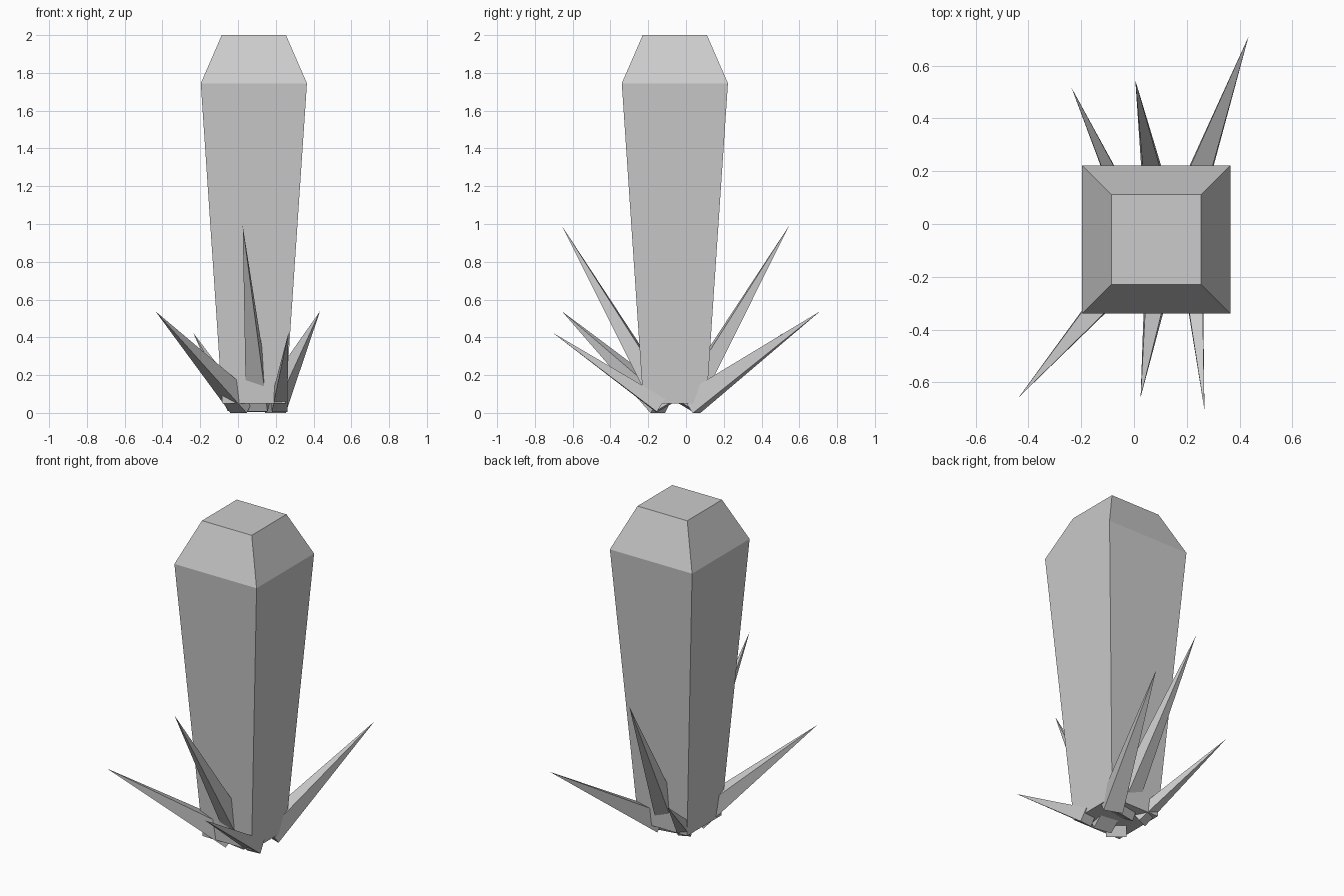
import bpy, bmesh
from mathutils import Vector

if "Cube" in bpy.data.objects:
    bpy.data.objects.remove(bpy.data.objects["Cube"])


def make_object(name, bm):
    bmesh.ops.recalc_face_normals(bm, faces=bm.faces)
    mesh = bpy.data.meshes.new(name)
    bm.to_mesh(mesh)
    bm.free()
    bpy.context.collection.objects.link(bpy.data.objects.new(name, mesh))


def square_ring(bm, centre, u, v, half):
    return [bm.verts.new(centre + u * (sx * half) + v * (sy * half))
            for sx, sy in ((-1, -1), (1, -1), (1, 1), (-1, 1))]


# Main crystal: square sections stacked as (height, half width)
X, Y = Vector((1, 0, 0)), Vector((0, 1, 0))
bm = bmesh.new()
rings = [square_ring(bm, Vector((0.084, -0.059, z)), X, Y, h)
         for z, h in ((0.05, 0.167), (1.745, 0.281), (2.0, 0.17))]
for low, high in zip(rings, rings[1:]):
    for i in range(4):
        j = (i + 1) % 4
        bm.faces.new((low[i], low[j], high[j], high[i]))
bm.faces.new(rings[0])
bm.faces.new(rings[-1])
make_object("main_crystal", bm)


# Shard: four-sided pyramid leaning from its base to its tip
def shard(name, base, tip, width):
    base, tip = Vector(base), Vector(tip)
    axis = (tip - base).normalized()
    side = axis.cross(Vector((0, 0, 1))).normalized()
    bm = bmesh.new()
    ring = square_ring(bm, base, side, side.cross(axis), width / 2)
    apex = bm.verts.new(tip)
    bm.faces.new(ring)
    for i in range(4):
        bm.faces.new((ring[i], ring[(i + 1) % 4], apex))
    make_object(name, bm)


shard("front_tall_shard", (0.107, -0.107, 0.035), (0.025, -0.657, 0.99), 0.115)
shard("front_left_shard", (0.025, -0.125, 0.046), (-0.437, -0.657, 0.538), 0.115)
shard("front_right_shard", (0.218, -0.135, 0.04), (0.267, -0.705, 0.424), 0.082)
shard("back_tall_shard", (0.105, -0.003, 0.035), (0.005, 0.545, 0.99), 0.115)
shard("back_right_shard", (0.187, 0.025, 0.046), (0.434, 0.71, 0.538), 0.115)
shard("back_left_shard", (-0.012, 0.025, 0.04), (-0.237, 0.517, 0.424), 0.075)
